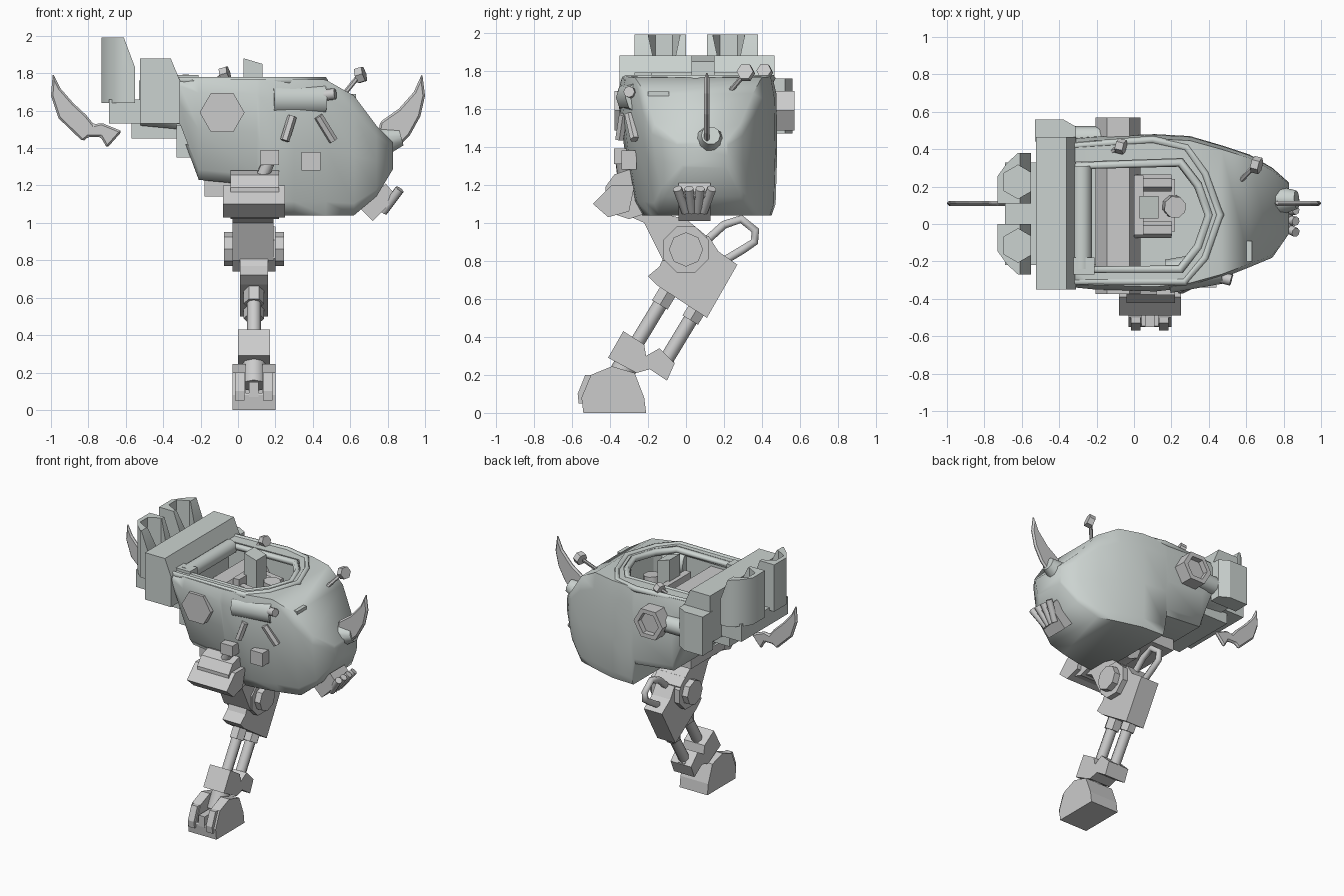
import bpy, bmesh
from math import sin, cos, pi, radians
from mathutils import Vector

if "Cube" in bpy.data.objects:
    bpy.data.objects.remove(bpy.data.objects["Cube"])

shell = bpy.data.materials.new('shell_grey')
shell.diffuse_color = (.6, .65, .63, 1)
shell.use_nodes = True
shell.node_tree.nodes["Principled BSDF"].inputs["Base Color"].default_value = shell.diffuse_color


def finish(name, bm, smooth=0, mat=None):
    bmesh.ops.recalc_face_normals(bm, faces=bm.faces)
    me = bpy.data.meshes.new(name)
    bm.to_mesh(me)
    bm.free()
    ob = bpy.data.objects.new(name, me)
    bpy.context.collection.objects.link(ob)
    if mat:
        me.materials.append(mat)
    if smooth:
        me.shade_smooth()
        me.set_sharp_from_angle(angle=radians(smooth))
    return ob


def loft(name, rings, smooth=0, mat=None):
    """Skin rings of equal length and cap both ends."""
    bm = bmesh.new()
    rows = [[bm.verts.new(p) for p in r] for r in rings]
    n = len(rows[0])
    for a, b in zip(rows, rows[1:]):
        for i in range(n):
            j = (i + 1) % n
            bm.faces.new((a[i], a[j], b[j], b[i]))
    bm.faces.new(rows[0])
    bm.faces.new(rows[-1])
    return finish(name, bm, smooth, mat)


def prism(name, pts, axis, a, b, smooth=0, mat=None):
    """Extrude a 2D outline along an axis from a to b."""
    put = {'x': lambda p, d: (d, p[0], p[1]),
           'y': lambda p, d: (p[0], d, p[1]),
           'z': lambda p, d: (p[0], p[1], d)}[axis]
    return loft(name, [[put(p, d) for p in pts] for d in (a, b)], smooth, mat)


def box(name, x0, x1, y0, y1, z0, z1, mat=None):
    return prism(name, [(x0, y0), (x1, y0), (x1, y1), (x0, y1)], 'z', z0, z1, 0, mat)


def ngon(cx, cy, r, n, turn=0.0):
    return [(cx + r * cos(2 * pi * i / n + turn), cy + r * sin(2 * pi * i / n + turn))
            for i in range(n)]


def rod(name, p, q, r, n=8, r2=None, mat=None):
    p, q = Vector(p), Vector(q)
    rot = (q - p).to_track_quat('Z', 'Y')
    rings = [[c + rot @ Vector((x, y, 0)) for x, y in ngon(0, 0, s, n)]
             for c, s in ((p, r), (q, r if r2 is None else r2))]
    return loft(name, rings, 50 if n > 6 else 0, mat)


def tube(name, pts, r, closed=False, mat=None):
    cu = bpy.data.curves.new(name, 'CURVE')
    cu.dimensions = '3D'
    cu.bevel_depth = r
    cu.bevel_resolution = 1
    cu.use_fill_caps = not closed
    sp = cu.splines.new('POLY')
    sp.points.add(len(pts) - 1)
    for s, p in zip(sp.points, pts):
        s.co = (*p, 1)
    sp.use_cyclic_u = closed
    if mat:
        cu.materials.append(mat)
    bpy.context.collection.objects.link(bpy.data.objects.new(name, cu))


def cut(ob, cutter):
    m = ob.modifiers.new('cut', 'BOOLEAN')
    m.operation = 'DIFFERENCE'
    m.solver = 'EXACT'
    m.object = cutter
    cutter.hide_render = True
    cutter.hide_viewport = True


# Hull: stations of x, y range, z range; the near side leans inward below
shape = [(.93, 0), (.98, .08), (1, .45), (.99, .84), (.94, 1),
         (-.94, 1), (-1, .86), (-.92, .5), (-.8, .1), (-.7, 0)]
stations = [(-.52, -.33, .44, 1.52, 1.80), (-.31, -.34, .46, 1.50, 1.77),
            (-.21, -.35, .47, 1.23, 1.77), (.10, -.36, .48, 1.20, 1.77),
            (.12, -.36, .48, 1.04, 1.77), (.30, -.34, .47, 1.04, 1.77),
            (.47, -.29, .42, 1.04, 1.765), (.62, -.23, .37, 1.04, 1.68),
            (.74, -.18, .30, 1.14, 1.52), (.83, -.05, .22, 1.29, 1.43)]
rings = [[(x, (a + b) / 2 + u * (b - a) / 2, z0 + v * (z1 - z0)) for u, v in shape]
         for x, a, b, z0, z1 in stations]
hull = loft('hull', rings, 62, shell)

# Cockpit opening, double rim
opening = [(-.33, .33), (.26, .35), (.36, .22), (.42, .05), (.36, -.13), (.26, -.26), (-.33, -.26)]
cut(hull, prism('cockpit_cutter', opening, 'z', 1.42, 2.1))
tube('cockpit_inner_rim', [(x * .97 - .005, y * .94, 1.75) for x, y in opening], .025, True, shell)
outer = [(-.33, .42), (.10, .45), (.28, .41), (.38, .27), (.46, .05), (.38, -.18), (.27, -.31), (-.33, -.31)]
tube('cockpit_outer_rim', [(x, y, 1.76) for x, y in outer], .022, True, shell)

# Cockpit contents and the duct crossing it
duct = prism('cross_duct', ngon(-.085, 1.59, .12, 6), 'y', -.375, .57)
cut(duct, prism('duct_cutter', ngon(-.085, 1.59, .085, 6), 'y', .53, .7))
box('seat_base', 0, .22, -.04, .24, 1.42, 1.56)
box('seat_back', 0, .05, -.06, .26, 1.5, 1.72)
for y in (-.03, .22):
    rod('seat_arm', (.0, y, 1.64), (.2, y, 1.62), .045, 6)
prism('headrest', [(.03, 1.5), (.13, 1.5), (.13, 1.85), (.03, 1.88)], 'y', .03, .15, 0, shell)
rod('control_stick', (.2, .1, 1.45), (.22, .09, 1.7), .06, 8)
rod('rear_roll', (-.28, -.24, 1.74), (-.28, .31, 1.74), .055, 10, mat=shell)
box('rear_switch_box', -.34, -.21, -.27, -.18, 1.68, 1.79, shell)

# Rear block and side pod
prism('rear_block', [(-.525, 1.53), (-.525, 1.88), (-.36, 1.88), (-.31, 1.76), (-.31, 1.53)],
      'y', -.35, .465, 0, shell)
prism('side_pod', [(-.53, .44), (-.53, .56), (-.38, .56), (-.31, .52), (-.31, .44)], 'z', 1.47, 1.76, 0, shell)
rod('pod_pipe', (-.32, .46, 1.58), (-.15, .46, 1.58), .065, 8, mat=shell)

# Underside steps toward the tail
box('tail_keel', -.57, -.28, -.2, .3, 1.45, 1.56, shell)
box('middle_keel', -.33, -.2, -.22, .32, 1.35, 1.52, shell)
box('hip_keel', -.18, .12, -.2, .2, 1.14, 1.28)

# Thrusters: chamfered shells around a hexagonal well
box('thruster_mount', -.69, -.5, -.22, .33, 1.53, 1.66, shell)
for s in (-1, 1):
    def ring(x1, z):
        return [(x, .055 + s * y, z) for x, y in
                [(-.73, .055), (-.73, .2), (-.68, .27), (-.62, .325), (x1, .325), (x1, .055)]]
    t = loft('thruster', [ring(-.55, 1.64), ring(-.55, 1.83), ring(-.61, 1.99)], 50, shell)
    cy = .055 + s * .17
    cut(t, prism('thruster_cutter', ngon(-.62, cy, .09, 6, pi / 6), 'z', 1.7, 2.1))


# Tail blade and nose horn
def blade(name, pts, y, t):
    m = prism(name, pts, 'y', y - t, y + t).modifiers.new('edge', 'BEVEL')
    m.width = t * .8
    m.segments = 1


blade('tail_blade', [(-.99, 1.8), (-1, 1.68), (-.96, 1.56), (-.83, 1.435), (-.8, 1.46), (-.735, 1.46),
                     (-.7, 1.4), (-.62, 1.49), (-.73, 1.535), (-.77, 1.525), (-.81, 1.575), (-.88, 1.64), (-.95, 1.72)], .11, .013)
blade('nose_horn', [(.985, 1.8), (1, 1.68), (.975, 1.57), (.92, 1.47), (.83, 1.38), (.74, 1.42),
                    (.76, 1.54), (.86, 1.61), (.94, 1.7)], .11, .014)
rod('horn_base', (.7, .12, 1.41), (.87, .13, 1.46), .1, 10, .05, shell)
prism('brow_ridge', [(.44, 1.76), (.6, 1.69), (.68, 1.57), (.76, 1.5), (.7, 1.4), (.5, 1.55)],
      'y', -.03, .22, 50, shell)

# Mouth plate with fanned fingers
prism('mouth_plate', [(.65, 1.08), (.72, 1.01), (.85, 1.14), (.79, 1.21)], 'y', -.04, .13)
for i in range(4):
    k = i - 1.5
    rod('mouth_finger', (.775, .045 + k * .03, 1.06), (.865, .045 + k * .06, 1.18), .025, 8)

# Antenna, small mirror and nose fittings
for name, p, q, r in (('antenna', (.52, .18, 1.63), (.645, .31, 1.785), .045),
                      ('side_mirror', (-.13, .38, 1.75), (-.08, .41, 1.79), .04)):
    rod(name + '_rod', p, q, .013, 6)
    q = Vector(q)
    rod(name + '_disc', q + Vector((-.01, .01, 0)), q + Vector((.03, .0, .012)), r, 6)
box('nose_box', .52, .63, -.2, -.09, 1.62, 1.69, shell)
box('cheek_box', .34, .44, -.34, -.26, 1.28, 1.38)
rod('side_cover', (.18, -.28, 1.66), (.46, -.23, 1.66), .09, 10, mat=shell)
rod('side_strut', (.25, -.35, 1.44), (.29, -.33, 1.57), .025, 6)
rod('side_strut', (.51, -.27, 1.44), (.43, -.3, 1.57), .025, 6)
rod('cheek_lamp', (.44, -.28, 1.68), (.52, -.3, 1.69), .03, 8)

# Hip
prism('hip_cover', [(-.49, 1.1), (-.39, 1.2), (-.27, 1.2), (-.3, 1.06), (-.41, 1.03)], 'x', -.08, .25)
prism('hip_joint', ngon(-.3, 1.15, .13, 10, pi / 10), 'x', -.04, .22)
rod('hip_axle', (.09, -.34, 1.14), (.09, .06, 1.14), .1, 8)
box('hip_bracket', .12, .22, -.38, -.28, 1.31, 1.39)
rod('hip_damper', (.17, -.34, 1.34), (.1, -.32, 1.18), .035, 8)

# Upper leg and knee
prism('upper_leg', [(-.4, 1.08), (-.22, 1.0), (-.12, .8), (.06, .8), (.11, .93), (0, 1.02),
                    (-.17, 1.06), (-.22, 1.2)], 'x', -.03, .19)
prism('knee', ngon(0, .86, .13, 8, pi / 8), 'x', -.03, .2)
prism('knee_hub', ngon(0, .86, .09, 8), 'x', -.075, .245)
prism('shin_block', [(-.2, .72), (-.15, .67), (.11, .5), (.27, .78), (.17, .85), (.12, .93), (-.1, .86), (-.14, .77)], 'x', .01, .16)
tube('knee_hose', [(.085, y, z) for y, z in
                   [(.1, .9), (.2, .99), (.29, 1.02), (.365, .96), (.36, .9), (.3, .86), (.2, .8)]], .025)

# Shin rods with collars
for y, z in ((-.07, .68), (.09, .6)):
    def at(d):
        return (.085, y - .52 * d, z - .86 * d)
    rod('shin_rod', at(0), at(.45), .038)
    rod('upper_collar', at(.04), at(.13), .055, 6)
    rod('lower_collar', at(.36), at(.42), .05, 6)

# Ankle
prism('ankle', [(-.41, .29), (-.33, .43), (-.22, .36), (-.21, .3), (-.14, .34), (-.06, .26),
                (-.1, .17), (-.19, .23), (-.26, .21)], 'x', 0, .17)
rod('ankle_post', (.085, -.29, .3), (.085, -.38, .13), .065)

# Foot with a toe slot and side slats
profile = [(-.54, 0), (-.55, .08), (-.5, .2), (-.39, .245), (-.27, .21), (-.22, .08), (-.21, 0)]
cut(prism('foot', profile, 'x', -.03, .2), box('foot_cutter', .04, .13, -.7, -.27, .09, .4))
for x0, x1 in ((-.015, .035), (.135, .185)):
    prism('toe_slat', [(-.565, .05), (-.57, .1), (-.53, .2), (-.48, .2), (-.5, .05)], 'x', x0, x1)
box('toe_tongue', .06, .11, -.55, -.4, .07, .15)
